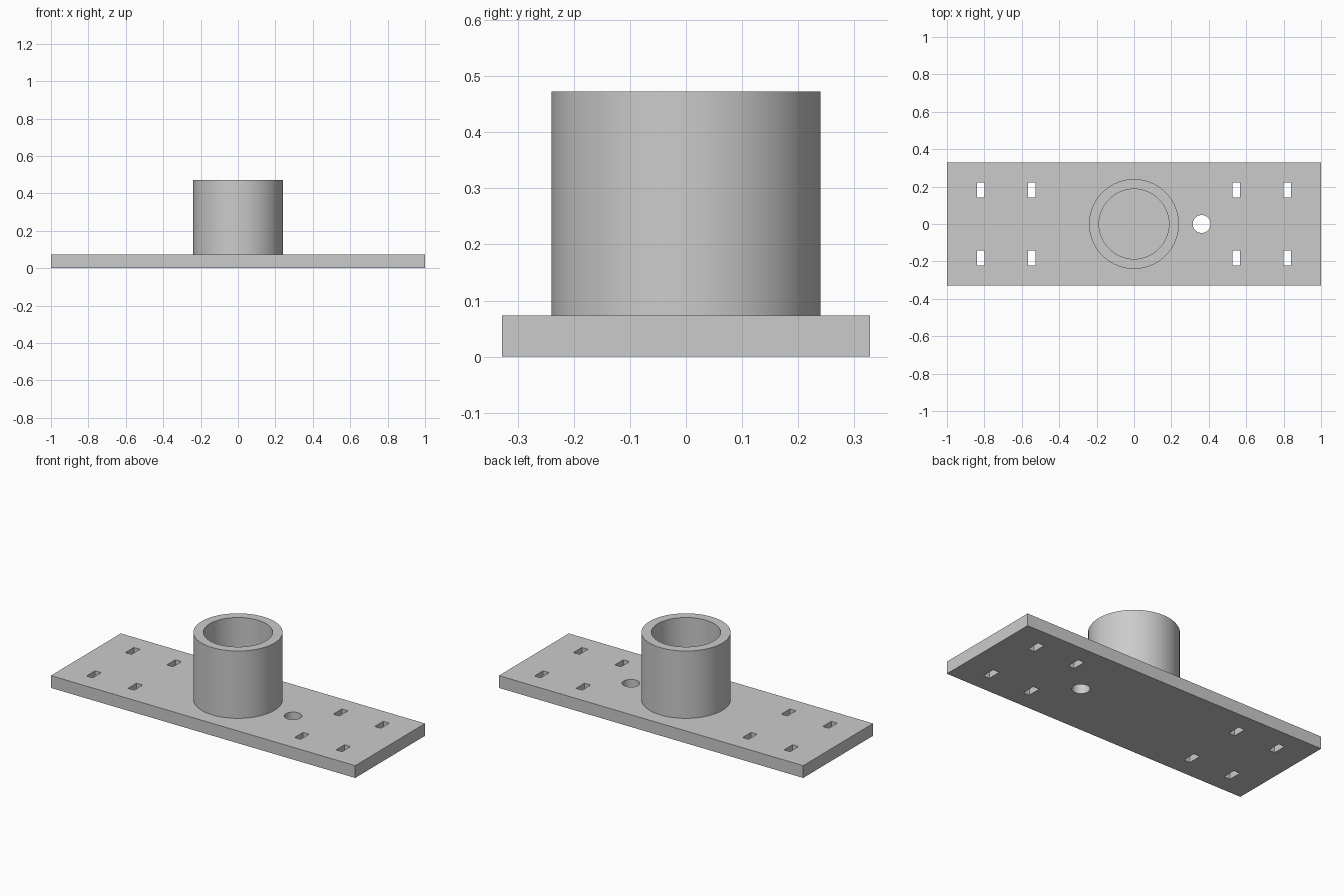
import bpy, bmesh, math
from mathutils import Matrix

cube = bpy.data.objects.get("Cube")
if cube:
    bpy.data.objects.remove(cube, do_unlink=True)

LENGTH, WIDTH, THICK = 2.0, 0.656, 0.073
TOP = 0.473

grey = bpy.data.materials.new("plain grey")
grey.use_nodes = True
colour = (0.6, 0.6, 0.6, 1)
grey.diffuse_color = colour
grey.node_tree.nodes["Principled BSDF"].inputs["Base Color"].default_value = colour


def make_object(name, bm):
    bmesh.ops.recalc_face_normals(bm, faces=bm.faces)
    mesh = bpy.data.meshes.new(name)
    bm.to_mesh(mesh)
    bm.free()
    mesh.materials.append(grey)
    obj = bpy.data.objects.new(name, mesh)
    bpy.context.collection.objects.link(obj)
    return obj


def add_box(bm, x, y, z, sx, sy, sz):
    matrix = Matrix.Translation((x, y, z)) @ Matrix.Diagonal((sx, sy, sz, 1))
    bmesh.ops.create_cube(bm, size=1, matrix=matrix)


def smooth(obj):
    bpy.ops.object.select_all(action="DESELECT")
    obj.select_set(True)
    bpy.context.view_layer.objects.active = obj
    bpy.ops.object.shade_smooth_by_angle(angle=math.radians(30))


# Base plate
bm = bmesh.new()
add_box(bm, 0, 0, THICK / 2, LENGTH, WIDTH, THICK)
plate = make_object("base_plate", bm)

# Cutter with eight strap slots and one round cable hole
bm = bmesh.new()
for x in (-0.82, -0.547, 0.547, 0.82):
    for y in (-0.182, 0.182):
        add_box(bm, x, y, THICK / 2, 0.04, 0.08, THICK * 3)
bmesh.ops.create_cone(bm, cap_ends=True, segments=48, radius1=0.048, radius2=0.048,
                      depth=THICK * 3, matrix=Matrix.Translation((0.362, 0, THICK / 2)))
cutter = make_object("hole_cutter", bm)
cutter.hide_render = True

cut = plate.modifiers.new("holes", "BOOLEAN")
cut.operation = "DIFFERENCE"
cut.solver = "EXACT"
cut.object = cutter
bpy.context.view_layer.objects.active = plate
bpy.ops.object.modifier_apply(modifier=cut.name)
bpy.data.objects.remove(cutter, do_unlink=True)
smooth(plate)

# Open socket tube, turned from its wall profile
bm = bmesh.new()
profile = [(0.24, THICK), (0.24, TOP), (0.187, TOP), (0.187, THICK)]
verts = [bm.verts.new((r, 0, z)) for r, z in profile]
edges = [bm.edges.new(pair) for pair in zip(verts, verts[1:])]
bmesh.ops.spin(bm, geom=verts + edges, cent=(0, 0, 0), axis=(0, 0, 1),
               angle=math.tau, steps=72, use_merge=True)
bmesh.ops.remove_doubles(bm, verts=bm.verts, dist=0.0001)
tube = make_object("socket_tube", bm)
# Orient the open wall outward
side = max(tube.data.polygons, key=lambda p: math.hypot(p.center.x, p.center.y))
if side.normal.x * side.center.x + side.normal.y * side.center.y < 0:
    tube.data.flip_normals()
smooth(tube)
